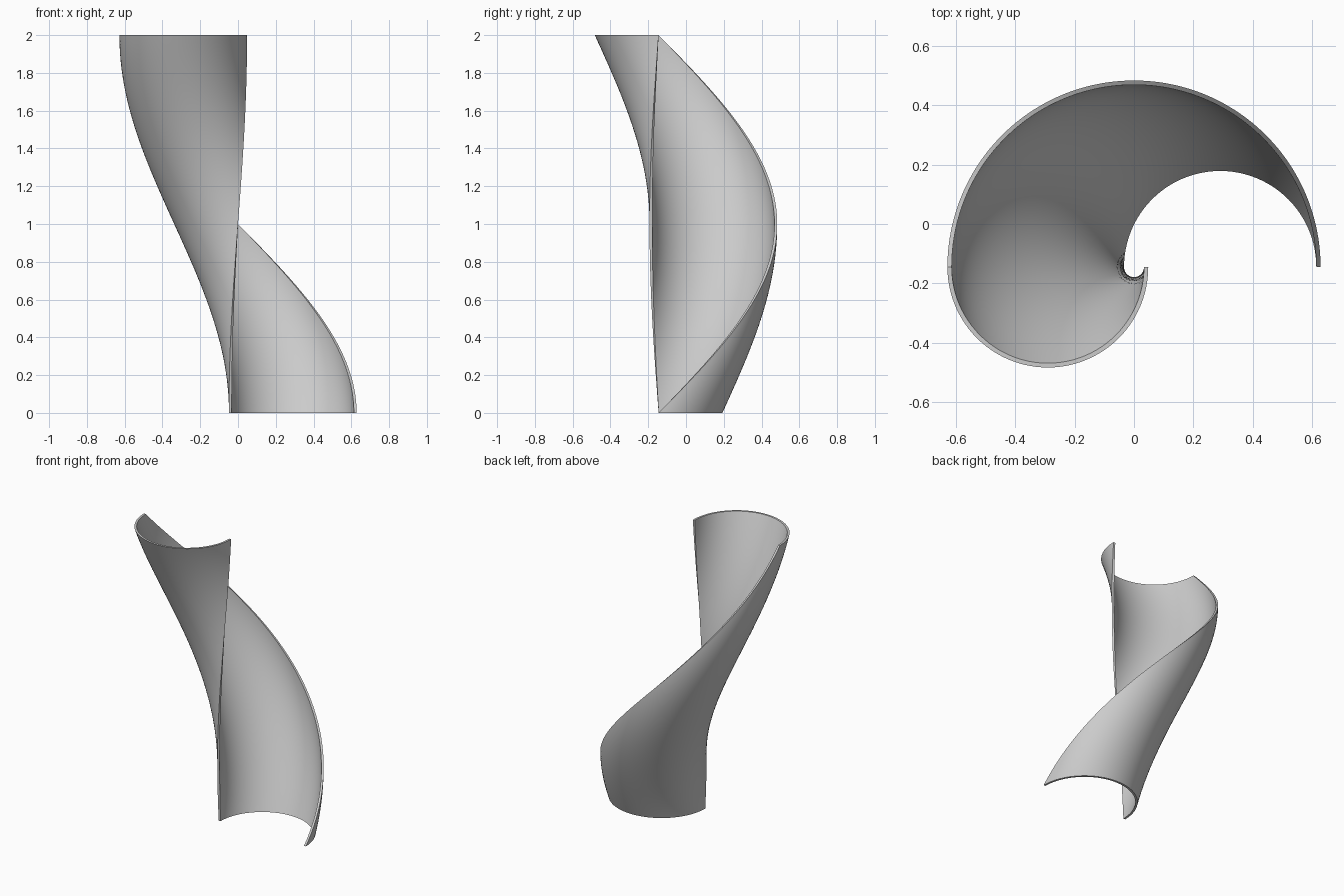
import bpy, bmesh, math
from mathutils import Matrix, Vector

if "Cube" in bpy.data.objects:
    bpy.data.objects.remove(bpy.data.objects["Cube"], do_unlink=True)

HEIGHT, TWIST = 2.0, math.pi
OUTER, WALL, OFFSET, AXIS_Y = 0.338, 0.0145, 0.29, -0.145
ARC_STEPS, LAYERS = 48, 96

# Plain grey material
grey = bpy.data.materials.new("plain_grey")
grey.use_nodes = True
colour = (0.6, 0.6, 0.6, 1)
grey.diffuse_color = colour
grey.node_tree.nodes["Principled BSDF"].inputs["Base Color"].default_value = colour


def arc(radius):
    """Half circle set to the side of the twist axis."""
    angles = [math.pi * i / ARC_STEPS for i in range(ARC_STEPS + 1)]
    return [Vector((OFFSET + radius * math.cos(a), radius * math.sin(a), 0)) for a in angles]


# Thin half-ring section, raised and turned about the axis layer by layer
outer, inner = arc(OUTER), arc(OUTER - WALL)
section = outer + inner[::-1]
count = len(section)
bm = bmesh.new()
rings = []
for layer in range(LAYERS + 1):
    t = layer / LAYERS
    place = Matrix.Translation((0, AXIS_Y, HEIGHT * t)) @ Matrix.Rotation(TWIST * t, 4, 'Z')
    rings.append([bm.verts.new(place @ p) for p in section])

# Walls and long edge strips
for low, high in zip(rings, rings[1:]):
    for i in range(count):
        j = (i + 1) % count
        bm.faces.new((low[i], low[j], high[j], high[i]))

# End caps as strips of quads
for ring in (rings[0], rings[-1]):
    for i in range(ARC_STEPS):
        k = count - 1 - i
        bm.faces.new((ring[i], ring[i + 1], ring[k - 1], ring[k]))
bmesh.ops.recalc_face_normals(bm, faces=bm.faces)

mesh = bpy.data.meshes.new("twisted_half_tube")
bm.to_mesh(mesh)
bm.free()
mesh.materials.append(grey)
shell = bpy.data.objects.new("twisted_half_tube", mesh)
bpy.context.collection.objects.link(shell)

# Smooth walls with crisp rims
bpy.ops.object.select_all(action='DESELECT')
shell.select_set(True)
bpy.context.view_layer.objects.active = shell
bpy.ops.object.shade_smooth_by_angle(angle=math.radians(30))
